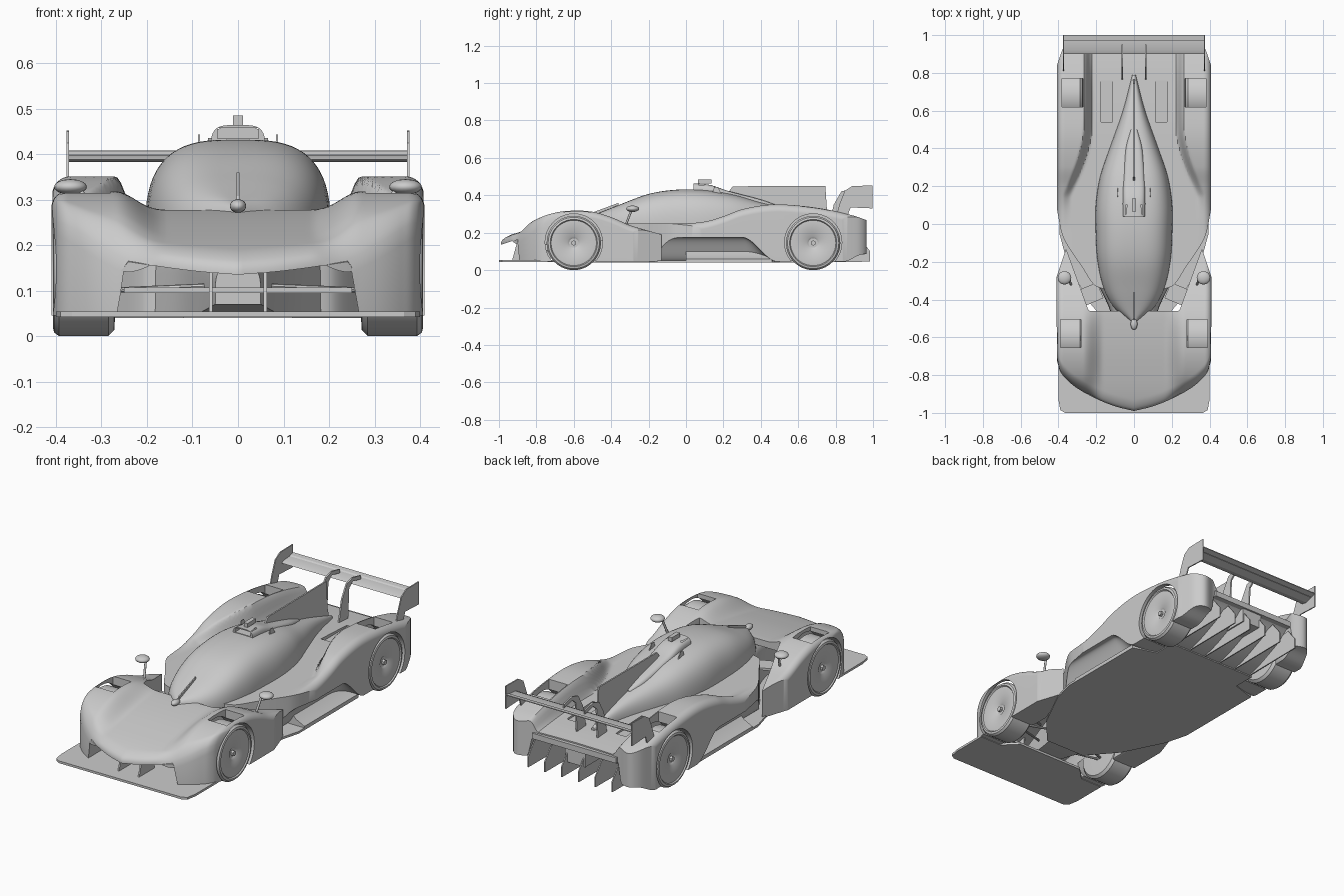
import bpy, bmesh, math
from mathutils import Vector, Matrix

cube = bpy.data.objects.get("Cube")
if cube:
    bpy.data.objects.remove(cube)

grey = bpy.data.materials.new("plain_grey")
grey.use_nodes = True
TONE = (0.6, 0.6, 0.6, 1)
grey.diffuse_color = TONE
grey.node_tree.nodes["Principled BSDF"].inputs["Base Color"].default_value = TONE


def curve(*pts):
    """Smooth function through (t, value) points, clamped at the ends."""
    n = len(pts)
    slope = []
    for i in range(n):
        a, b = pts[max(i - 1, 0)], pts[min(i + 1, n - 1)]
        slope.append((b[1] - a[1]) / (b[0] - a[0]))

    def f(t):
        if t <= pts[0][0]:
            return pts[0][1]
        for i in range(n - 1):
            (t0, v0), (t1, v1) = pts[i], pts[i + 1]
            if t <= t1:
                h, u = t1 - t0, (t - t0) / (t1 - t0)
                return (v0 * (1 + 2 * u) * (1 - u) ** 2 + v1 * u * u * (3 - 2 * u)
                        + h * (slope[i] * u * (1 - u) ** 2 - slope[i + 1] * u * u * (1 - u)))
        return pts[-1][1]
    return f


def step(a, b, t):
    u = min(max((t - a) / (b - a), 0), 1)
    return u * u * (3 - 2 * u)


def finish(name, bm, angle=35):
    bmesh.ops.recalc_face_normals(bm, faces=bm.faces)
    me = bpy.data.meshes.new(name)
    bm.to_mesh(me)
    bm.free()
    me.materials.append(grey)
    ob = bpy.data.objects.new(name, me)
    bpy.context.collection.objects.link(ob)
    smooth(ob, angle)
    return ob


def smooth(ob, angle=35):
    bpy.ops.object.select_all(action='DESELECT')
    ob.select_set(True)
    bpy.context.view_layer.objects.active = ob
    bpy.ops.object.shade_smooth_by_angle(angle=math.radians(angle))


def bridge(bm, a, b, closed=True):
    for i in range(len(a) if closed else len(a) - 1):
        j = (i + 1) % len(a)
        bm.faces.new((a[i], a[j], b[j], b[i]))


def shell(name, half, front, back, top, bottom, cols=120, rows=80):
    """Solid panel between a top and a bottom height function."""
    bm = bmesh.new()
    layers = []
    for height in (top, bottom):
        grid = []
        for i in range(cols + 1):
            x = half * math.sin(math.pi / 2 * (2 * i / cols - 1))
            y0, y1 = front(abs(x)), back(abs(x))
            ys = [y0 + (y1 - y0) * j / rows for j in range(rows + 1)]
            grid.append([bm.verts.new((x, y, height(abs(x), y))) for y in ys])
        for a, b in zip(grid, grid[1:]):
            bridge(bm, a, b, False)
        layers.append(grid)
    rim = [g[0] + [c[-1] for c in g[1:]] + g[-1][-2::-1] + [c[0] for c in g[-2:0:-1]] for g in layers]
    bridge(bm, *rim)
    return finish(name, bm)


def loft(name, stations, power=3.1, steps=40, arc=24):
    """Domed body along y from (y, half width, bottom, top) stations."""
    parts = [curve(*[(s[0], s[k]) for s in stations]) for k in (1, 2, 3)]
    y0, y1 = stations[0][0], stations[-1][0]
    bm, rings = bmesh.new(), []
    for i in range(steps + 1):
        y = y0 + (y1 - y0) * i / steps
        w, lo, hi = [p(y) for p in parts]
        ring = []
        for k in range(arc + 1):
            c, s = math.cos(math.pi * k / arc), math.sin(math.pi * k / arc)
            x = math.copysign(abs(c) ** (2 / power), c) * w
            ring.append(bm.verts.new((x, y, lo + (hi - lo) * max(s, 0) ** (2 / power))))
        rings.append(ring)
    for a, b in zip(rings, rings[1:]):
        bridge(bm, a, b)
    bm.faces.new(rings[0])
    bm.faces.new(rings[-1])
    return finish(name, bm)


def prism(name, pts, shift):
    bm = bmesh.new()
    face = bm.faces.new([bm.verts.new(p) for p in pts])
    new = bmesh.ops.extrude_face_region(bm, geom=[face])["geom"]
    bmesh.ops.translate(bm, vec=shift, verts=[v for v in new if isinstance(v, bmesh.types.BMVert)])
    return finish(name, bm, 25)


def fin(name, x, thick, yz):
    return prism(name, [(x - thick / 2, y, z) for y, z in yz], (thick, 0, 0))


def floor(name, z, thick, right):
    pts = [(x, y, z) for x, y in right] + [(-x, y, z) for x, y in reversed(right)]
    return prism(name, pts, (0, 0, thick))


def box(name, centre, size, turn=0):
    bm = bmesh.new()
    m = Matrix.Translation(centre) @ Matrix.Rotation(turn, 4, 'Z') @ Matrix.Diagonal((*size, 1))
    bmesh.ops.create_cube(bm, size=1, matrix=m)
    return finish(name, bm)


def ball(name, centre, size):
    bm = bmesh.new()
    m = Matrix.Translation(centre) @ Matrix.Diagonal((*size, 1))
    bmesh.ops.create_uvsphere(bm, u_segments=20, v_segments=12, radius=1, matrix=m)
    return finish(name, bm, 60)


def rod(name, a, b, radius, sides=12):
    a, b = Vector(a), Vector(b)
    bm = bmesh.new()
    m = Matrix.Translation((a + b) / 2) @ (b - a).to_track_quat('Z', 'Y').to_matrix().to_4x4()
    bmesh.ops.create_cone(bm, cap_ends=True, segments=sides, radius1=radius, radius2=radius,
                          depth=(b - a).length, matrix=m)
    return finish(name, bm)


def carve(ob, cutters):
    for c in cutters:
        mod = ob.modifiers.new("cut", 'BOOLEAN')
        mod.operation, mod.solver, mod.object = 'DIFFERENCE', 'EXACT', c
    me = bpy.data.meshes.new_from_object(ob.evaluated_get(bpy.context.evaluated_depsgraph_get()))
    ob.modifiers.clear()
    ob.data = me
    smooth(ob)
    for c in cutters:
        bpy.data.objects.remove(c)


def shoulder(d, r):
    """Drop of a rounded edge at distance d from the rim."""
    u = min(max((r - d) / r, 0), 1)
    return r * (1 - math.sqrt(1 - u * u))


# Front bodywork: nose and wheel fenders in one panel
nose = curve((-.99, .17), (-.9, .2), (-.8, .225), (-.65, .255), (-.5, .275), (-.4, .28))
hump = curve((-.93, .17), (-.87, .225), (-.8, .272), (-.7, .307), (-.6, .318), (-.5, .312),
             (-.4, .283), (-.3, .24), (-.2, .21), (-.13, .19))
nose_edge = curve((0, -.99), (.1, -.965), (.2, -.925), (.3, -.87), (.36, -.82), (.395, -.77), (.41, -.7))


def front_top(a, y):
    f = step(.16, .27, a)
    z = nose(y) * (1 - f) + hump(y) * f
    return z - shoulder(.41 - a, .035) - (.4 + .6 * f) * shoulder(y - nose_edge(a), .06)


def front_bottom(a, y):
    f = step(.245, .268, a)
    return (nose(y) - .035) * (1 - f) + .045 * f


def front_back(a):
    return -.46 + .33 * max(a - .24, 0) / .12 if a < .36 else -.13 - 3 * (a - .36)


front = shell("front_bodywork", .41, nose_edge, front_back, front_top, front_bottom)

# Rear bodywork: sidepods, engine deck and rear fenders
deck = curve((-.35, .25), (-.1, .25), (.2, .25), (.5, .25), (.8, .235), (.95, .22))
haunch = curve((-.1, .248), (0, .25), (.1, .26), (.2, .288), (.3, .325), (.45, .35), (.6, .345),
               (.75, .325), (.9, .29), (.97, .265))
haunch_inner = curve((.15, .33), (.35, .25), (.5, .22), (.95, .22))


def rear_top(a, y):
    f = step(haunch_inner(y), haunch_inner(y) + .05, a)
    return deck(y) * (1 - f) + haunch(y) * f - shoulder(.408 - a, .04)


def rear_bottom(a, y):
    tunnel = .115 * step(.6, .98, y) * (1 - step(.25, .28, a))
    undercut = .13 * step(.28, .39, a) * (1 - step(.3, .49, y))
    return .045 + tunnel + undercut + .04 * step(.84, .95, y)


rear = shell("rear_bodywork", .408,
             curve((0, -.35), (.2, -.33), (.28, -.22), (.36, -.1), (.385, -.04), (.408, .08)),
             curve((0, .93), (.25, .94), (.33, .965), (.375, .93), (.408, .84)), rear_top, rear_bottom)

# Wheel wells and top openings
for body, y, vent_y, vent_x in ((front, -.6, -.58, .335), (rear, .68, .695, .325)):
    cuts = []
    for s in (1, -1):
        cuts.append(rod("well", (s * .255, y, .148), (s * .45, y, .148), .153, 64))
        cuts.append(box("vent", (s * vent_x, vent_y, .32), (.11, .15, .16)))
        if body is rear:
            cuts.append(box("slot", (s * .145, .65, .295), (.06, .22, .13)))
    carve(body, cuts)

# Cockpit canopy, tub and roof intake
loft("canopy", [(-.52, .015, .2, .285), (-.45, .1, .2, .312), (-.35, .158, .2, .352), (-.2, .193, .2, .407),
                (-.05, .203, .2, .43), (.1, .203, .2, .428), (.25, .18, .2, .405), (.4, .13, .2, .362),
                (.6, .06, .2, .31), (.79, .01, .2, .25)], steps=60, arc=36)
loft("tub", [(-.8, .05, .07, .15), (-.6, .09, .05, .22), (-.45, .13, .045, .25), (-.3, .2, .045, .26)], 5)
intake = loft("roof_intake", [(.04, .06, .4, .464), (.13, .06, .4, .455), (.22, .058, .38, .425),
                              (.4, .045, .33, .377), (.5, .02, .3, .342)], 4)
carve(intake, [box("mouth", (0, .05, .446), (.09, .1, .024))])
box("roof_camera", (0, .1, .474), (.022, .07, .022))
fin("shark_fin", 0, .008, [(.2, .38), (.25, .448), (.745, .45), (.755, .3), (.77, .24), (.4, .25)])
ball("nose_pod", (0, -.53, .286), (.018, .03, .015))
fin("wiper", 0, .006, [(-.52, .28), (-.36, .34), (-.36, .36), (-.5, .308)])

# Floor, splitter and mouth details
floor("splitter", .042, .012, [(.365, -1), (.39, -.985), (.4, -.93), (.4, -.74), (.27, -.74), (.2, -.67)])
floor("flat_floor", .04, .012, [(.12, -.55), (.25, -.4), (.36, -.18), (.395, -.05), (.395, .46), (.265, .5), (.265, .62)])
floor("mouth_wing", .095, .012, [(.25, -.82), (.25, -.74)])

# Rear wing
prism("wing_main_plane", [(-.375, y, z) for y, z in ((.9, .388), (.92, .397), (.97, .4), (.97, .395), (.93, .383))], (.75, 0, 0))
prism("wing_flap", [(-.375, y, z) for y, z in ((.965, .398), (.975, .405), (1, .408), (1, .404), (.975, .396))], (.75, 0, 0))
box("tail_beam", (0, .935, .2), (.5, .03, .03))
box("gearbox", (0, .86, .16), (.12, .16, .1))

# Everything in left and right pairs
for s, side in ((1, "left"), (-1, "right")):
    fin(side + "_wing_endplate", s * .374, .006, [(.8, .28), (.82, .35), (.85, .425), (.89, .45), (.997, .452),
                                                 (.997, .33), (.88, .335), (.86, .28)])
    fin(side + "_wing_support", s * .062, .008, [(.76, .22), (.79, .35), (.83, .42), (.88, .435), (.95, .42),
                                                 (.95, .4), (.88, .415), (.85, .39), (.84, .22)])
    for x in (.05, .15, .25):
        fin(side + "_diffuser_strake", s * x, .006, [(.58, .042), (.985, .045), (.985, .1), (.93, .17), (.6, .08)])
    # Sill swelling outward below the sidepod undercut
    prism(side + "_sill", [(s * x, 0, z) for x, z in ((.27, .045), (.395, .045), (.395, .06), (.345, .085), (.3, .13))],
          (0, .46, 0))
    fin(side + "_splitter_pylon", s * .06, .008, [(-.93, .05), (-.9, .16), (-.8, .19), (-.8, .05)])
    fin(side + "_roof_antenna", s * .086, .004, [(.14, .41), (.15, .443), (.17, .443), (.19, .41)])
    box(side + "_vane", (s * .225, -.37, .2), (.1, .09, .012), s * -.4)
    rod(side + "_mirror_stalk", (s * .33, -.33, .22), (s * .345, -.29, .325), .006)
    ball(side + "_mirror", (s * .368, -.285, .328), (.036, .035, .017))
    for axle, y in (("front", -.6), ("rear", .68)):
        name = side + "_" + axle
        # Lathed tyre with a nearly flush wheel disc
        profile = [(.27, .1), (.272, .132), (.285, .145), (.393, .145), (.404, .137), (.407, .126),
                   (.401, .121), (.402, .115), (.393, .035), (.386, .025)]
        bm = bmesh.new()
        rings = [[bm.verts.new((s * x, y + r * math.cos(t), .145 + r * math.sin(t)))
                  for t in [math.tau * k / 56 for k in range(56)]] for x, r in profile]
        for a, b in zip(rings, rings[1:]):
            bridge(bm, a, b)
        bm.faces.new(rings[0])
        bm.faces.new(rings[-1])
        finish(name + "_wheel", bm, 30)
        rod(name + "_wheel_nut", (s * .38, y, .145), (s * .4, y, .145), .014, 6)
        for dy, z in ((-.07, .1), (.07, .1), (-.06, .19), (.06, .19)):
            rod(name + "_wishbone", (s * .07, y + dy, z + .01), (s * .3, y, z), .006, 8)
